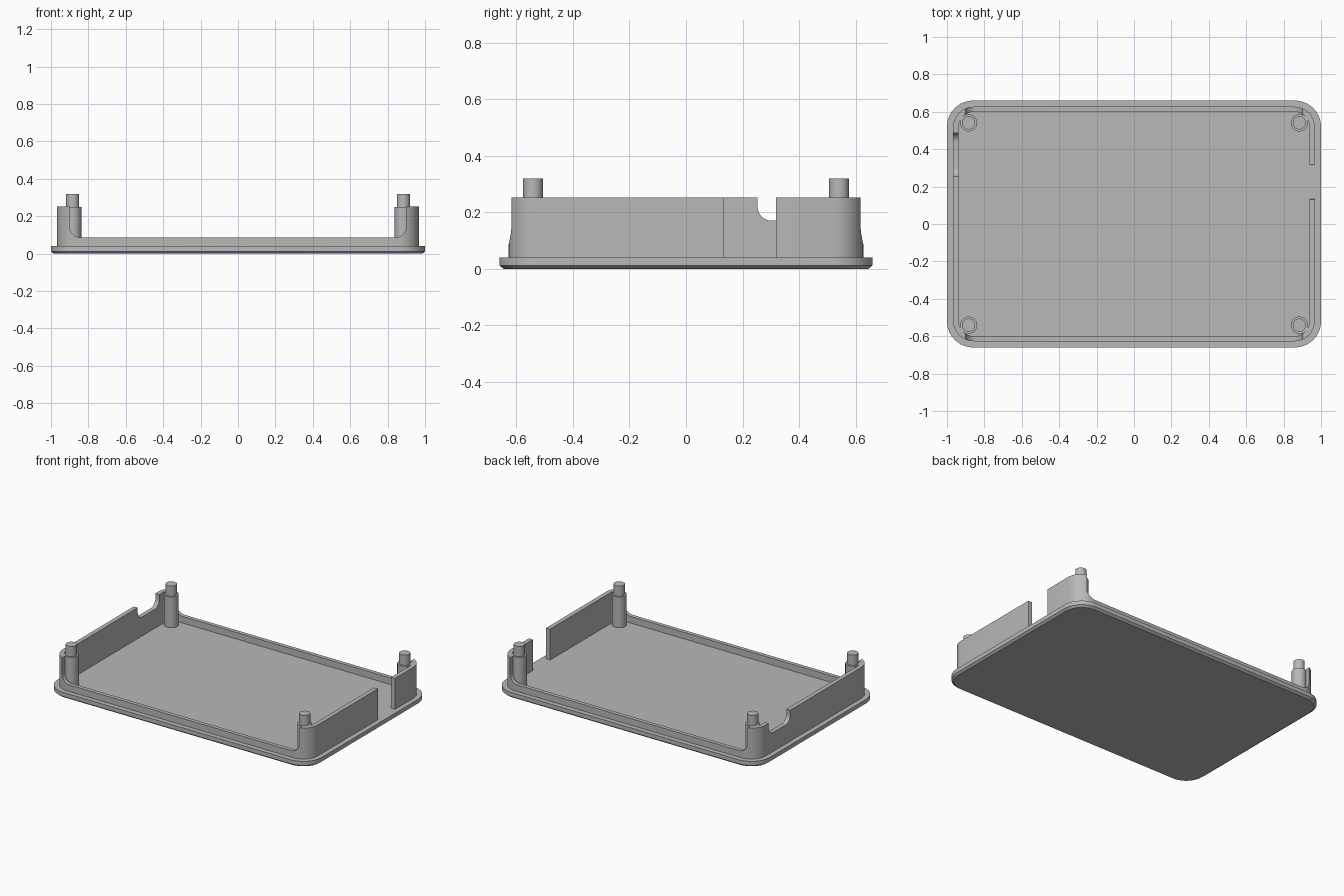
import bpy, bmesh
from math import sin, cos, pi, radians
from mathutils import Matrix

cube = bpy.data.objects.get("Cube")
if cube:
    bpy.data.objects.remove(cube, do_unlink=True)

# One grey plastic for the whole tray
grey = bpy.data.materials.new("grey_plastic")
grey.use_nodes = True
GREY = (0.48, 0.48, 0.48, 1)
grey.diffuse_color = GREY
bsdf = next(n for n in grey.node_tree.nodes if n.type == 'BSDF_PRINCIPLED')
bsdf.inputs["Base Color"].default_value = GREY


def rounded_rect(hx, hy, r, steps=10):
    """Counter-clockwise outline of a rounded rectangle."""
    pts = []
    for k, (sx, sy) in enumerate([(1, 1), (-1, 1), (-1, -1), (1, -1)]):
        for i in range(steps + 1):
            a = (k + i / steps) * pi / 2
            pts.append((sx * (hx - r) + r * cos(a), sy * (hy - r) + r * sin(a)))
    return pts


def make_object(name, bm):
    bmesh.ops.recalc_face_normals(bm, faces=bm.faces)
    mesh = bpy.data.meshes.new(name)
    bm.to_mesh(mesh)
    bm.free()
    mesh.materials.append(grey)
    obj = bpy.data.objects.new(name, mesh)
    bpy.context.collection.objects.link(obj)
    return obj


def loft(name, rings, closed=False, matrix=None):
    """Skin equal-length rings of 3D points; cap the ends or close the loop."""
    bm = bmesh.new()
    loops = [[bm.verts.new(p) for p in ring] for ring in rings]
    pairs = list(zip(loops, loops[1:]))
    if closed:
        pairs.append((loops[-1], loops[0]))
    else:
        bm.faces.new(loops[0])
        bm.faces.new(loops[-1])
    for a, b in pairs:
        for i in range(len(a)):
            j = (i + 1) % len(a)
            bm.faces.new((a[i], a[j], b[j], b[i]))
    if matrix:
        bm.transform(matrix)
    return make_object(name, bm)


def at(outline, z):
    return [(x, y, z) for x, y in outline]


def finish(obj):
    bpy.ops.object.select_all(action='DESELECT')
    obj.select_set(True)
    bpy.context.view_layer.objects.active = obj
    bpy.ops.object.shade_smooth_by_angle(angle=radians(32))


def cut(obj, cutter):
    cutter.hide_render = True
    mod = obj.modifiers.new("cut", 'BOOLEAN')
    mod.operation = 'DIFFERENCE'
    mod.solver = 'EXACT'
    mod.object = cutter
    bpy.context.view_layer.objects.active = obj
    bpy.ops.object.modifier_apply(modifier=mod.name)
    bpy.data.objects.remove(cutter, do_unlink=True)


def notch(name, hw, z0, r, matrix, depth):
    """Upright cutter with rounded lower corners, its floor at z0."""
    hz = 0.3
    outline = rounded_rect(hw, hz, r)
    upright = Matrix.Translation((0, 0, z0 + hz)) @ Matrix.Rotation(pi / 2, 4, 'X')
    return loft(name, [at(outline, -depth), at(outline, depth)], matrix=matrix @ upright)


# Base plate with a small chamfer underneath
plate = loft("base_plate", [
    at(rounded_rect(0.985, 0.645, 0.125), 0),
    at(rounded_rect(1, 0.66, 0.14), 0.012),
    at(rounded_rect(1, 0.66, 0.14), 0.04)])
finish(plate)

# Rim wall: thin rounded ring standing on the plate
outer = rounded_rect(0.967, 0.627, 0.11)
inner = rounded_rect(0.937, 0.6, 0.08)
wall = loft("rim_wall", [at(outer, 0.035), at(outer, 0.252),
                         at(inner, 0.252), at(inner, 0.035)], closed=True)

# Long sides cut down to a low lip with filleted ends
cut(wall, notch("long_side_cutter", 0.9, 0.085, 0.06, Matrix.Identity(4), 1))
# Port openings in the two short sides
quarter = Matrix.Rotation(pi / 2, 4, 'Z')
cut(wall, notch("left_port_cutter", 0.093, 0.04, 0.002,
                Matrix.Translation((0.95, 0.225, 0)) @ quarter, 0.1))
cut(wall, notch("right_port_cutter", 0.117, 0.17, 0.05,
                Matrix.Translation((-0.95, 0.37, 0)) @ quarter, 0.1))
finish(wall)

# Corner posts with a narrower locating pin on top
circle = [(cos(a * pi / 16), sin(a * pi / 16)) for a in range(32)]


def disc(r, z):
    return [(r * x, r * y, z) for x, y in circle]


for side, sx in (("left", 1), ("right", -1)):
    for end, sy in (("front", -1), ("back", 1)):
        post = loft(f"{end}_{side}_post", [
            disc(0.046, 0.035), disc(0.046, 0.25), disc(0.035, 0.25), disc(0.035, 0.32)],
            matrix=Matrix.Translation((sx * 0.884, sy * 0.541, 0)))
        finish(post)
